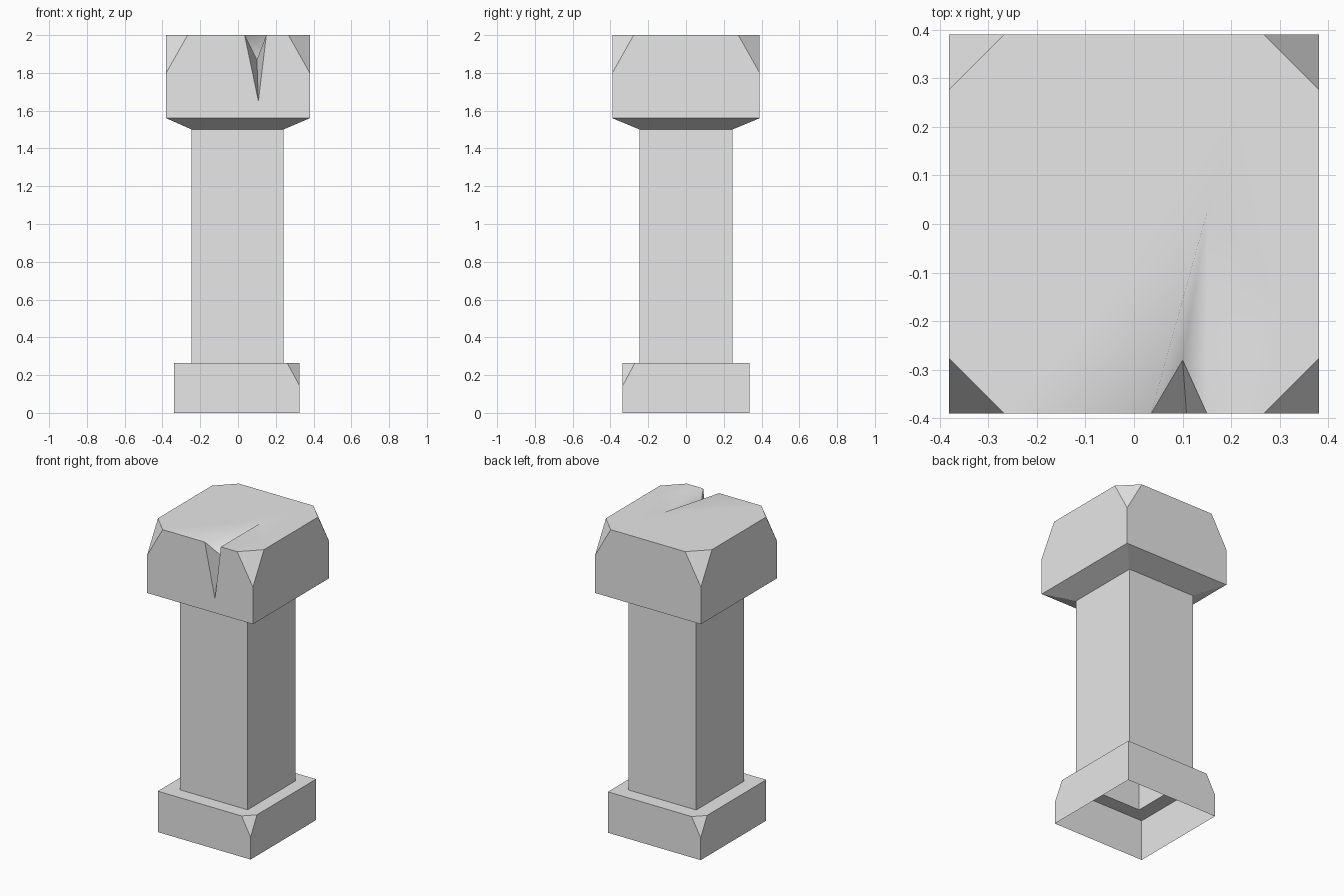
import bpy
import bmesh

cube = bpy.data.objects.get("Cube")
if cube:
    bpy.data.objects.remove(cube, do_unlink=True)

stone = bpy.data.materials.new("grey stone")
stone.use_nodes = True
stone.diffuse_color = (0.8, 0.8, 0.8, 1)
stone.node_tree.nodes["Principled BSDF"].inputs["Base Color"].default_value = (0.8, 0.8, 0.8, 1)


def ring(bm, x0, x1, y, z):
    """Four corners, counter-clockwise from the front at -x."""
    return [bm.verts.new(p) for p in ((x0, -y, z), (x1, -y, z), (x1, y, z), (x0, y, z))]


def bridge(bm, low, high):
    for k in range(4):
        n = (k + 1) % 4
        bm.faces.new((low[k], low[n], high[n], high[k]))


def block_walls(bm, bottom, top_z, cuts, cut, drop, notch=()):
    """Raise walls with broken top corners; return (before, after) top points per corner."""
    tops, lows = [], []
    for k, v in enumerate(bottom):
        corner = v.co.copy()
        corner.z = top_z
        if k in cuts:
            pair = []
            for other in (bottom[k - 1], bottom[(k + 1) % 4]):
                step = (other.co - v.co).normalized() * cut
                pair.append(bm.verts.new(corner + step))
            corner.z -= drop
            low = bm.verts.new(corner)
            bm.faces.new((low, pair[1], pair[0]))
            lows.append([low])
            tops.append(pair)
        else:
            lows.append([])
            tops.append([bm.verts.new(corner)] * 2)
    for k in range(4):
        n = (k + 1) % 4
        middle = list(notch) if k == 0 else []
        bm.faces.new([bottom[k], bottom[n]] + lows[n] + [tops[n][0]]
                     + middle + [tops[k][1]] + lows[k])
    return tops


def top_ring(bm, tops, inner, sides):
    """Faces between the broken outline and an inner square."""
    faces = []
    for k in range(4):
        n = (k + 1) % 4
        if tops[k][0] is not tops[k][1]:
            faces.append(bm.faces.new((tops[k][0], tops[k][1], inner[k])))
        if k in sides:
            faces.append(bm.faces.new((tops[k][1], tops[n][0], inner[n], inner[k])))
    return faces


def finish(bm, name):
    mesh = bpy.data.meshes.new(name)
    bm.to_mesh(mesh)
    bm.free()
    mesh.materials.append(stone)
    obj = bpy.data.objects.new(name, mesh)
    bpy.context.collection.objects.link(obj)


def shaft_ring(bm, z):
    return ring(bm, -0.245, 0.24, 0.245, z)


# Base: hollow below, with two opposite corners broken off
bm = bmesh.new()
foot = ring(bm, -0.34, 0.325, 0.335, 0)
tops = block_walls(bm, foot, 0.265, (1, 3), 0.065, 0.12)
top_ring(bm, tops, shaft_ring(bm, 0.265), range(4))
finish(bm, "base")

# Column: open square tube
bm = bmesh.new()
bridge(bm, shaft_ring(bm, 0.265), shaft_ring(bm, 1.5))
finish(bm, "column")

# Capital: tapered underside, four broken corners, crack in the front
bm = bmesh.new()
rim = ring(bm, -0.38, 0.38, 0.39, 1.56)
bridge(bm, shaft_ring(bm, 1.5), rim)
crack_left, crack_right, crack_foot, crack_inner, crack_tip = [bm.verts.new(p) for p in (
    (0.035, -0.39, 2), (0.15, -0.39, 2), (0.108, -0.39, 1.65),
    (0.1, -0.28, 1.87), (0.152, 0.03, 2))]
tops = block_walls(bm, rim, 2, range(4), 0.113, 0.2,
                   (crack_right, crack_foot, crack_left))
bm.faces.new((crack_left, crack_foot, crack_inner))
bm.faces.new((crack_right, crack_inner, crack_foot))

# Worn top: ring, centre, and the valley of the crack
inner = [bm.verts.new((x, y, 2)) for x, y in
         ((-0.11, -0.23), (0.3, -0.16), (0.22, 0.26), (-0.19, 0.19))]
worn = top_ring(bm, tops, inner, (1, 2, 3))
for points in ((tops[0][1], crack_left, inner[0]),
               (crack_left, crack_tip, inner[0]),
               (crack_right, tops[1][0], inner[1]),
               (crack_right, inner[1], crack_tip),
               (crack_tip, inner[1], inner[2], inner[3], inner[0]),
               (crack_left, crack_inner, crack_tip),
               (crack_inner, crack_right, crack_tip)):
    worn.append(bm.faces.new(points))
for face in worn:
    face.smooth = True
for edge in bm.edges:
    edge.smooth = all(face.smooth for face in edge.link_faces)
finish(bm, "capital")
